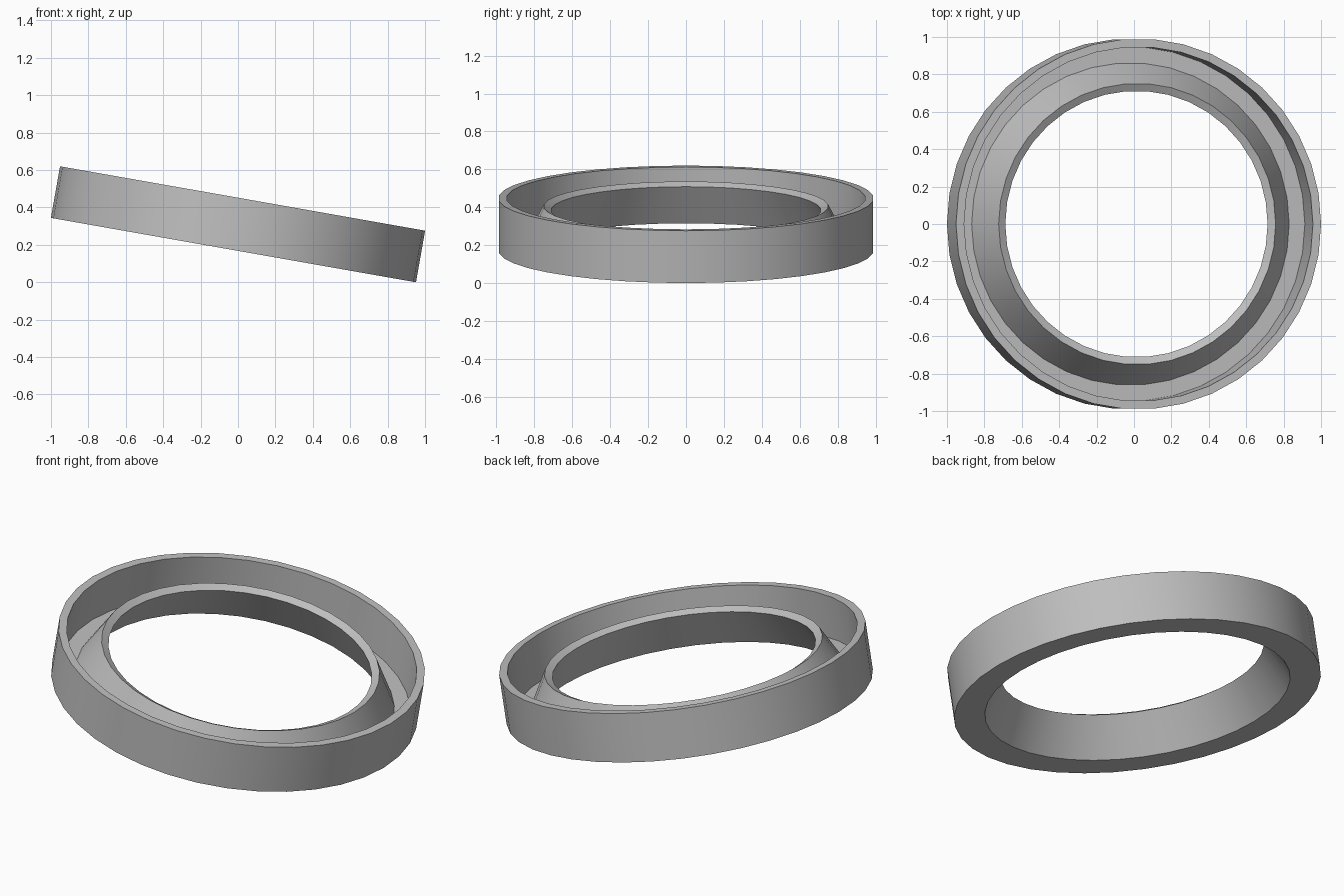
import bpy
import bmesh
import math
from mathutils import Matrix, Vector

SEGMENTS = 38
TILT = math.radians(10)
RADIUS = 0.991
HEIGHT = 0.28

default = bpy.data.objects.get("Cube")
if default:
    bpy.data.objects.remove(default, do_unlink=True)

# One plain grey
grey = bpy.data.materials.new("grey")
grey.use_nodes = True
colour = (0.52, 0.52, 0.52, 1)
grey.diffuse_color = colour
grey.node_tree.nodes["Principled BSDF"].inputs["Base Color"].default_value = colour

# Cross-section (radius, height): upright outer rim, thin floor, leaning inner lip
profile = [
    (0.825, 0), (RADIUS, 0), (RADIUS, HEIGHT), (0.947, HEIGHT),
    (0.947, 0.03), (0.862, 0.03), (0.752, 0.237), (0.712, 0.216),
]

# Revolve the closed section into a ring
bm = bmesh.new()
verts = [bm.verts.new((r, 0, h)) for r, h in profile]
edges = [bm.edges.new((v, verts[(i + 1) % len(verts)])) for i, v in enumerate(verts)]
bmesh.ops.spin(bm, geom=verts + edges, cent=(0, 0, 0), axis=(0, 0, 1),
               angle=math.tau, steps=SEGMENTS, use_merge=False)
bmesh.ops.remove_doubles(bm, verts=bm.verts[:], dist=0.0005)
bmesh.ops.recalc_face_normals(bm, faces=bm.faces[:])

# Tilt, then stand the lowest edge on the ground
shift = Vector((-HEIGHT / 2 * math.sin(TILT), 0, RADIUS * math.sin(TILT)))
bm.transform(Matrix.Translation(shift) @ Matrix.Rotation(TILT, 4, "Y"))

mesh = bpy.data.meshes.new("channel_ring")
bm.to_mesh(mesh)
bm.free()
mesh.materials.append(grey)
ring = bpy.data.objects.new("channel_ring", mesh)
bpy.context.collection.objects.link(ring)

# Smooth walls with crisp rims
bpy.ops.object.select_all(action="DESELECT")
ring.select_set(True)
bpy.context.view_layer.objects.active = ring
bpy.ops.object.shade_smooth_by_angle(angle=math.radians(30))
